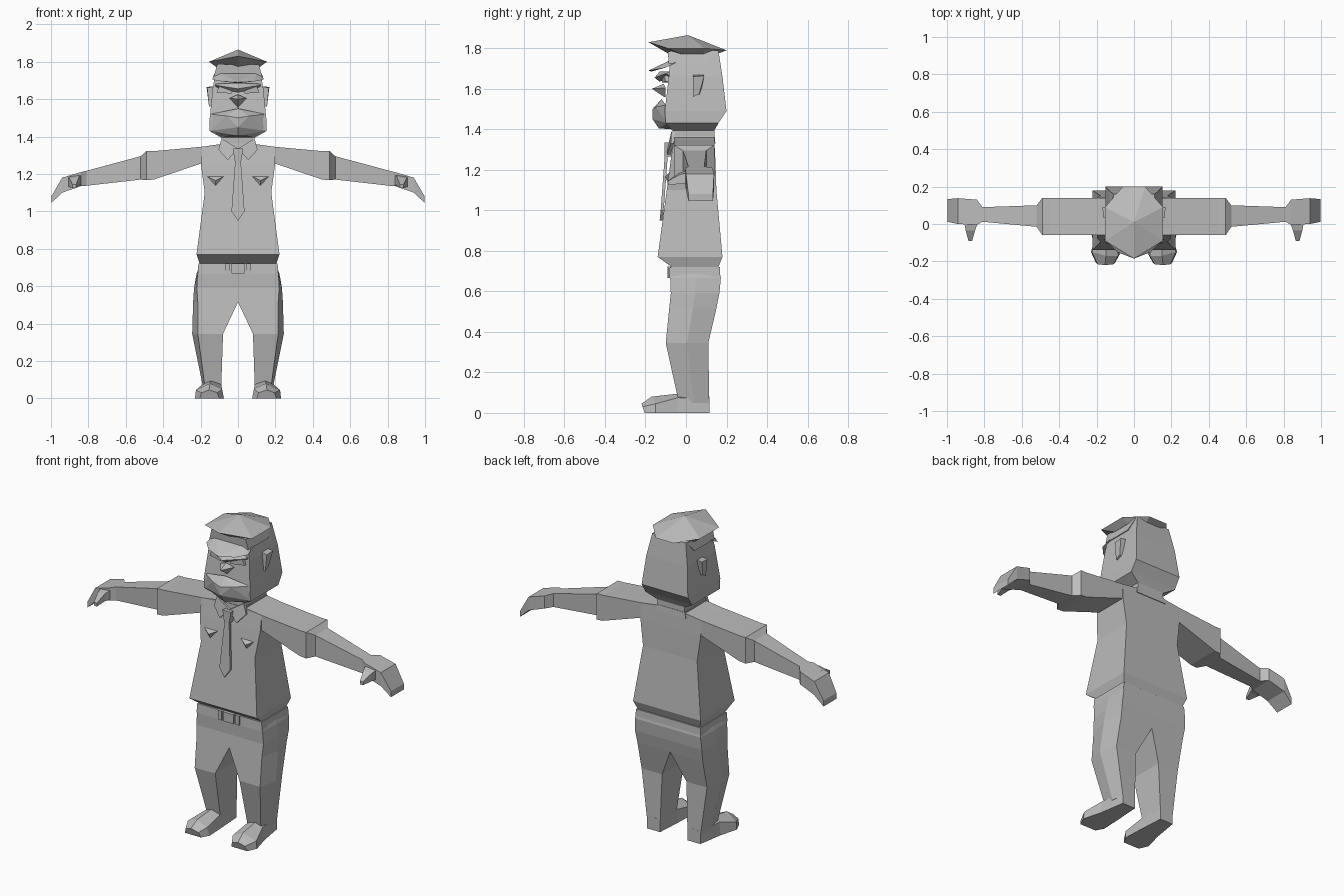
import bpy, bmesh
from mathutils import Vector

grey = bpy.data.materials.new("plain_grey")
grey.diffuse_color = (0.5, 0.5, 0.5, 1)


def finish(name, bm, mirror=False):
    bmesh.ops.recalc_face_normals(bm, faces=bm.faces)
    me = bpy.data.meshes.new(name)
    bm.to_mesh(me)
    bm.free()
    me.materials.append(grey)
    ob = bpy.data.objects.new(name, me)
    bpy.context.collection.objects.link(ob)
    if mirror:
        ob.modifiers.new("mirror", "MIRROR").use_clip = True
    return ob


def loft(name, rings, mirror=False):
    """Skin a row of equal-length point rings and cap both ends."""
    bm = bmesh.new()
    vs = [[bm.verts.new(p) for p in r] for r in rings]
    n = len(rings[0])
    for a, b in zip(vs, vs[1:]):
        for i in range(n):
            j = (i + 1) % n
            bm.faces.new((a[i], a[j], b[j], b[i]))
    bm.faces.new(vs[0])
    bm.faces.new(vs[-1])
    if mirror:  # no wall on the centre plane
        wall = [f for f in bm.faces if all(abs(v.co.x) < 1e-5 for v in f.verts)]
        bmesh.ops.recalc_face_normals(bm, faces=bm.faces)
        bmesh.ops.delete(bm, geom=wall, context='FACES')
    return finish(name, bm, mirror)


def hull(name, pts, mirror=False):
    bm = bmesh.new()
    for p in pts:
        bm.verts.new(p)
    res = bmesh.ops.convex_hull(bm, input=bm.verts)
    bmesh.ops.delete(bm, geom=[v for v in bm.verts if not v.link_faces], context='VERTS')
    bmesh.ops.dissolve_limit(bm, angle_limit=0.01, verts=bm.verts, edges=bm.edges)
    return finish(name, bm, mirror)


def rect_z(z, w, yf, yb):
    return [(-w, yf, z), (w, yf, z), (w, yb, z), (-w, yb, z)]


def rect_x(x, yf, yb, zb, zt):
    return [(x, yf, zb), (x, yb, zb), (x, yb, zt), (x, yf, zt)]


def box(name, x0, x1, y0, y1, z0, z1, mirror=False):
    return loft(name, [rect_x(x0, y0, y1, z0, z1), rect_x(x1, y0, y1, z0, z1)], mirror)


def plate(name, outline, thick, mirror=False):
    """Flat outline pushed back along y."""
    return loft(name, [outline, [(x, y + thick, z) for x, y, z in outline]], mirror)


# shirt body with flared hem
loft("shirt", [rect_z(*r) for r in (
    (0.72, 0.205, -0.07, 0.16), (0.77, 0.222, -0.14, 0.18), (1.10, 0.178, -0.095, 0.15),
    (1.25, 0.198, -0.075, 0.145), (1.345, 0.198, -0.06, 0.14), (1.36, 0.09, -0.06, 0.14))])

# sleeves, forearms and bent hands
loft("arm", [rect_x(*r) for r in (
    (0.17, -0.06, 0.14, 1.25, 1.345), (0.20, -0.06, 0.14, 1.255, 1.345),
    (0.45, -0.06, 0.14, 1.17, 1.322), (0.49, -0.06, 0.14, 1.167, 1.322),
    (0.52, -0.015, 0.10, 1.17, 1.295), (0.81, 0.012, 0.09, 1.137, 1.217),
    (0.84, -0.005, 0.13, 1.135, 1.21), (0.94, 0.0, 0.138, 1.10, 1.18),
    (0.998, 0.012, 0.133, 1.045, 1.08))], mirror=True)
loft("thumb", [
    [(0.83, 0.02, 1.14), (0.91, 0.02, 1.13), (0.91, 0.02, 1.19), (0.83, 0.02, 1.20)],
    [(0.85, -0.035, 1.14), (0.90, -0.035, 1.13), (0.90, -0.035, 1.175), (0.85, -0.035, 1.185)],
    [(0.865, -0.09, 1.125), (0.885, -0.09, 1.125), (0.885, -0.09, 1.145), (0.865, -0.09, 1.145)],
], mirror=True)

# chest bumps
hull("chest_bump", [(0.07, -0.08, 1.19), (0.17, -0.08, 1.19), (0.12, -0.08, 1.12),
                    (0.12, -0.105, 1.165)], mirror=True)

# collar and tie
loft("collar_band", [rect_z(1.33, 0.10, -0.07, 0.145), rect_z(1.365, 0.092, -0.068, 0.142)])
plate("collar_flap", [(0.0, -0.085, 1.335), (0.055, -0.095, 1.275), (0.105, -0.075, 1.33),
                      (0.088, -0.072, 1.39)], 0.018, mirror=True)
plate("tie", [(-0.015, -0.105, 1.27), (-0.035, -0.125, 1.0), (0, -0.13, 0.95),
              (0.035, -0.125, 1.0), (0.015, -0.105, 1.27)], 0.015)
hull("tie_knot", [(sx * w, y, z) for sx in (-1, 1) for w, z in ((0.028, 1.335), (0.016, 1.265))
                  for y in (-0.107, -0.07)])

# belt, buckle and loops
loft("belt", [rect_z(0.665, 0.215, -0.083, 0.17), rect_z(0.72, 0.212, -0.08, 0.167)])
box("buckle", -0.035, 0.035, -0.092, -0.07, 0.667, 0.722)
box("belt_loop", 0.045, 0.07, -0.09, -0.07, 0.667, 0.722, mirror=True)


# trousers
def leg_ring(z, inner, outer, yf, yb, bevel):
    m = (yf + yb) / 2
    return [(inner, yf, z), (outer - bevel, yf, z), (outer, m, z),
            (outer - bevel, yb, z), (inner, yb, z)]


loft("trousers", [leg_ring(*r) for r in (
    (0.70, 0, 0.21, -0.075, 0.165, 0.003), (0.665, 0, 0.222, -0.078, 0.172, 0.006),
    (0.59, 0, 0.235, -0.075, 0.165, 0.015), (0.515, 0, 0.24, -0.083, 0.15, 0.025),
    (0.345, 0.08, 0.245, -0.10, 0.11, 0.03), (0.05, 0.09, 0.185, -0.035, 0.115, 0.01))],
    mirror=True)

# shoes, toes turned slightly out
loft("shoe", [
    [(0.09, 0.115, 0), (0.175, 0.115, 0), (0.175, 0.115, 0.07), (0.135, 0.115, 0.08), (0.09, 0.115, 0.07)],
    [(0.08, -0.04, 0), (0.20, -0.04, 0), (0.19, -0.04, 0.075), (0.145, -0.04, 0.095), (0.09, -0.04, 0.075)],
    [(0.075, -0.16, 0), (0.23, -0.15, 0), (0.225, -0.15, 0.045), (0.15, -0.17, 0.08), (0.085, -0.17, 0.05)],
    [(0.10, -0.205, 0), (0.205, -0.205, 0), (0.195, -0.215, 0.03), (0.155, -0.22, 0.045), (0.11, -0.215, 0.03)],
], mirror=True)

# neck and head
loft("neck", [rect_z(1.33, 0.088, -0.065, 0.14), rect_z(1.45, 0.088, -0.065, 0.14)])
loft("head", [rect_z(*r) for r in (
    (1.395, 0.09, -0.07, 0.14), (1.43, 0.153, -0.10, 0.16), (1.49, 0.152, -0.105, 0.20),
    (1.66, 0.135, -0.085, 0.18), (1.79, 0.11, -0.075, 0.16))])

# muzzle with wedge-shaped jaw
hull("muzzle", [(0, -0.135, 1.405), (0, -0.165, 1.45), (0, -0.165, 1.50), (0, -0.12, 1.55)]
     + [(s * x, y, z) for s in (-1, 1) for x, y, z in (
         (0.153, -0.09, 1.43), (0.10, -0.07, 1.40), (0.145, -0.10, 1.52), (0.06, -0.15, 1.51))])
hull("nose", [(-0.045, -0.10, 1.605), (0.045, -0.10, 1.605), (0, -0.10, 1.555),
              (0, -0.168, 1.60), (0, -0.11, 1.625)])

# ears
loft("ear", [
    [(0.12, 0.035, 1.56), (0.12, 0.07, 1.565), (0.12, 0.09, 1.67), (0.12, 0.035, 1.67)],
    [(0.155, 0.035, 1.56), (0.155, 0.065, 1.575), (0.168, 0.09, 1.665), (0.165, 0.035, 1.66)],
], mirror=True)

# spectacles: lens frames and bridge
hull("lens", [(x, y, z) for x, z in ((0.025, 1.66), (0.10, 1.67), (0.115, 1.635), (0.035, 1.63))
              for y in (-0.125 + x * 0.2, -0.075)], mirror=True)
hull("brow_ridge", [(0, -0.155, 1.655), (0, -0.13, 1.685), (0, -0.13, 1.635)]
     + [(s * 0.12, y, z) for s in (-1, 1) for y, z in ((-0.10, 1.675), (-0.07, 1.685), (-0.07, 1.66))])

# cap band, visor and crown
loft("cap_band", [rect_z(1.725, 0.128, -0.085, 0.10), rect_z(1.785, 0.112, -0.09, 0.15)])
hull("visor", [(0, -0.185, 1.69), (0, -0.17, 1.685)]
     + [(s * x, y, z) for s in (-1, 1) for x, y, z in (
         (0.138, -0.10, 1.705), (0.13, -0.05, 1.73), (0.09, -0.15, 1.695), (0.10, -0.07, 1.745))])
rim = [(0, -0.185, 1.83), (0.155, -0.09, 1.80), (0.155, 0.09, 1.80), (0.06, 0.20, 1.79),
       (-0.06, 0.20, 1.79), (-0.155, 0.09, 1.80), (-0.155, -0.09, 1.80)]
bm = bmesh.new()
top = [bm.verts.new(p) for p in rim]
low = [bm.verts.new((x * 0.75, y * 0.62 + 0.03, 1.772)) for x, y, z in rim]
apex = bm.verts.new((0, 0.01, 1.865))
for i in range(len(rim)):
    j = (i + 1) % len(rim)
    bm.faces.new((top[i], top[j], apex))
    bm.faces.new((low[i], low[j], top[j], top[i]))
bm.faces.new(low)
finish("cap_crown", bm)
